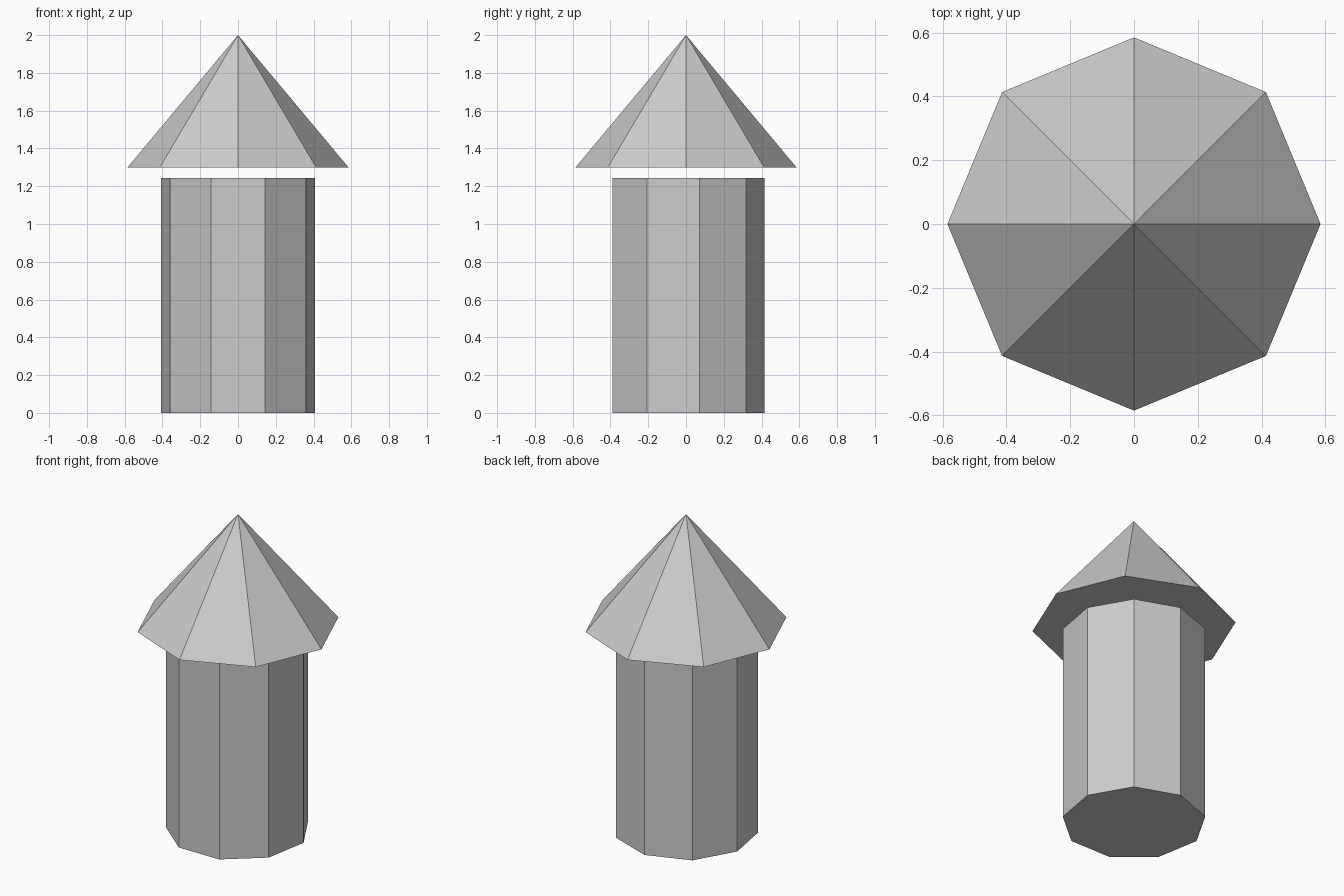
import bpy, bmesh
from math import cos, sin, pi

if "Cube" in bpy.data.objects:
    bpy.data.objects.remove(bpy.data.objects["Cube"])


def prism(name, sides, radius, z0, z1, pointed=False):
    """Capped prism or pyramid with its first corner towards +y."""
    bm = bmesh.new()
    ring = [(radius * sin(2 * pi * i / sides), radius * cos(2 * pi * i / sides)) for i in range(sides)]
    base = [bm.verts.new((x, y, z0)) for x, y in ring]
    if pointed:
        top = [bm.verts.new((0, 0, z1))] * sides
    else:
        top = [bm.verts.new((x, y, z1)) for x, y in ring]
        bm.faces.new(top)
    bm.faces.new(base)
    for i in range(sides):
        j = (i + 1) % sides
        corners = [base[i], base[j], top[j]]
        bm.faces.new(corners if pointed else corners + [top[i]])
    bmesh.ops.recalc_face_normals(bm, faces=bm.faces[:])
    mesh = bpy.data.meshes.new(name)
    bm.to_mesh(mesh)
    bm.free()
    obj = bpy.data.objects.new(name, mesh)
    bpy.context.collection.objects.link(obj)
    return obj


# nine-sided tower body
prism("tower_body", 9, 0.415, 0.0, 1.244)
# eight-sided pointed roof, floating just above the body
prism("pointed_roof", 8, 0.585, 1.30, 2.0, pointed=True)
